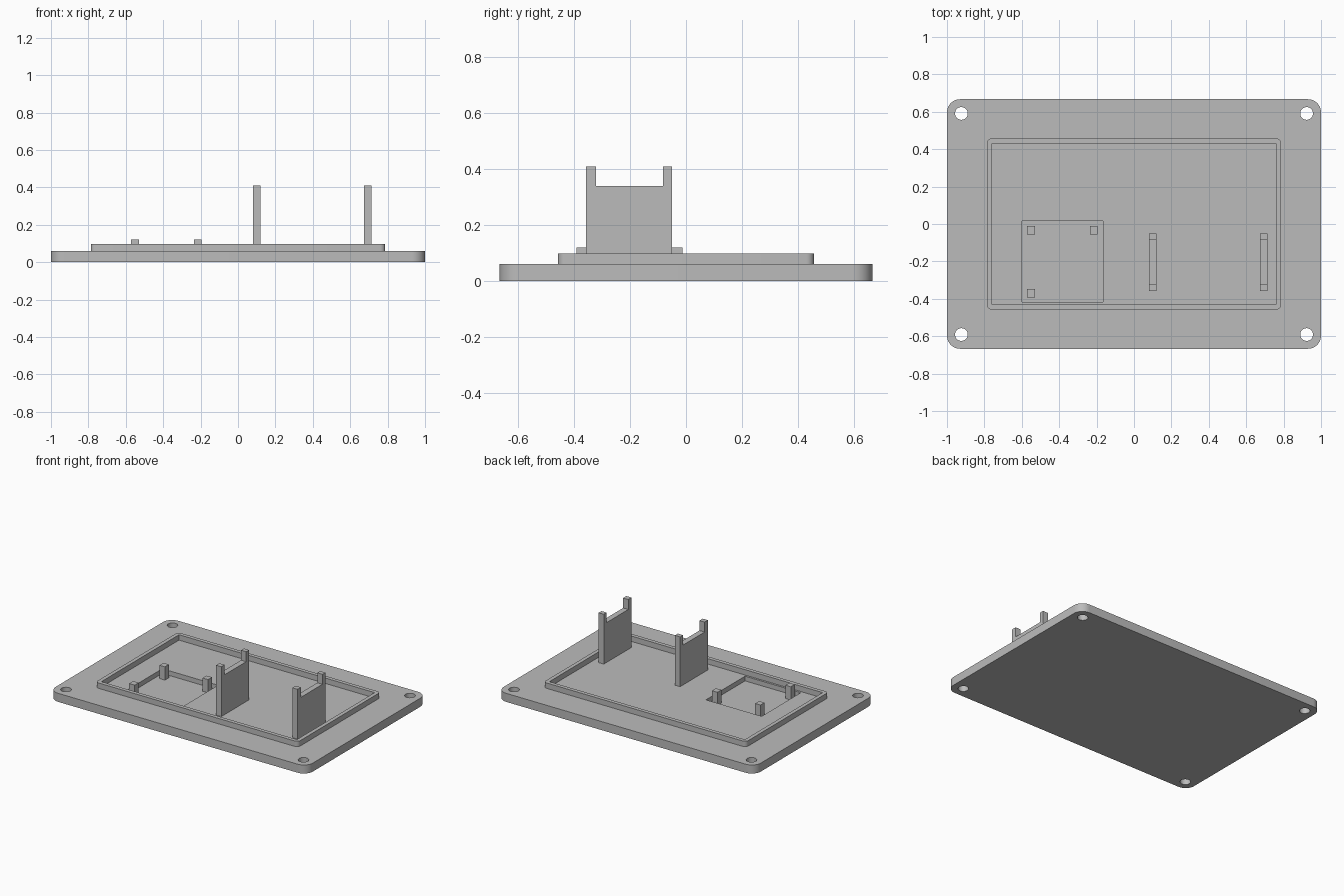
import bpy, bmesh, math

if "Cube" in bpy.data.objects:
    bpy.data.objects.remove(bpy.data.objects["Cube"])

grey = bpy.data.materials.new("plain grey")
grey.diffuse_color = (0.5, 0.5, 0.5, 1)
grey.use_nodes = True
grey.node_tree.nodes["Principled BSDF"].inputs["Base Color"].default_value = grey.diffuse_color


def prism(name, points, depth_axis, lo, hi):
    """Extrude a closed 2D outline along z, or along x for a y-z outline."""
    bm = bmesh.new()
    place = (lambda p: (p[0], p[1], lo)) if depth_axis == "z" else (lambda p: (lo, p[0], p[1]))
    face = bm.faces.new([bm.verts.new(place(p)) for p in points])
    out = bmesh.ops.extrude_face_region(bm, geom=[face])
    moved = [g for g in out["geom"] if isinstance(g, bmesh.types.BMVert)]
    shift = (0, 0, hi - lo) if depth_axis == "z" else (hi - lo, 0, 0)
    bmesh.ops.translate(bm, vec=shift, verts=moved)
    bmesh.ops.recalc_face_normals(bm, faces=bm.faces)
    mesh = bpy.data.meshes.new(name)
    bm.to_mesh(mesh)
    bm.free()
    mesh.materials.append(grey)
    ob = bpy.data.objects.new(name, mesh)
    bpy.context.collection.objects.link(ob)
    return ob


def rounded(x0, x1, y0, y1, r, steps=10):
    """Rectangle outline with rounded corners."""
    pts = []
    corners = [(x1 - r, y1 - r), (x0 + r, y1 - r), (x0 + r, y0 + r), (x1 - r, y0 + r)]
    for i, (cx, cy) in enumerate(corners):
        for k in range(steps + 1):
            a = math.pi / 2 * (i + k / steps)
            pts.append((cx + r * math.cos(a), cy + r * math.sin(a)))
    return pts


def rect(x0, x1, y0, y1):
    return [(x0, y0), (x1, y0), (x1, y1), (x0, y1)]


def circle(cx, cy, r, n=32):
    return [(cx + r * math.cos(2 * math.pi * i / n), cy + r * math.sin(2 * math.pi * i / n))
            for i in range(n)]


def activate(ob):
    bpy.ops.object.select_all(action="DESELECT")
    ob.select_set(True)
    bpy.context.view_layer.objects.active = ob


def cut(ob, cutter):
    """Subtract the cutter and remove it."""
    cutter.hide_render = True
    mod = ob.modifiers.new("cut", "BOOLEAN")
    mod.operation, mod.solver, mod.object = "DIFFERENCE", "EXACT", cutter
    activate(ob)
    bpy.ops.object.modifier_apply(modifier=mod.name)
    bpy.data.objects.remove(cutter)


def smooth(ob):
    activate(ob)
    bpy.ops.object.shade_smooth_by_angle(angle=math.radians(30))


FLOOR, POCKET = 0.06, 0.027

# Base plate with four screw holes and a square pocket
plate = prism("base_plate", rounded(-1, 1, -0.667, 0.667, 0.07), "z", 0, FLOOR)
for sx in (-1, 1):
    for sy in (-1, 1):
        cut(plate, prism("hole_cutter", circle(sx * 0.923, sy * 0.591, 0.034), "z", -0.1, 0.2))
cut(plate, prism("pocket_cutter", rect(-0.6, -0.167, -0.417, 0.017), "z", POCKET, 0.2))
smooth(plate)

# Raised lip around the middle
lip = prism("raised_lip", rounded(-0.787, 0.787, -0.458, 0.458, 0.027, 6), "z", FLOOR, 0.098)
cut(lip, prism("lip_cutter", rect(-0.76, 0.76, -0.431, 0.431), "z", 0, 0.2))
smooth(lip)

# Three small posts standing in the pocket
for x, y in ((-0.55, -0.034), (-0.215, -0.034), (-0.55, -0.37)):
    prism("pocket_post", rect(x - 0.021, x + 0.021, y - 0.022, y + 0.022), "z", POCKET, 0.12)

# Two notched uprights
notched = [(-0.358, FLOOR), (-0.05, FLOOR), (-0.05, 0.41), (-0.082, 0.41),
           (-0.082, 0.34), (-0.322, 0.34), (-0.322, 0.41), (-0.358, 0.41)]
for x in (0.101, 0.694):
    prism("notched_upright", notched, "x", x - 0.02, x + 0.02)
